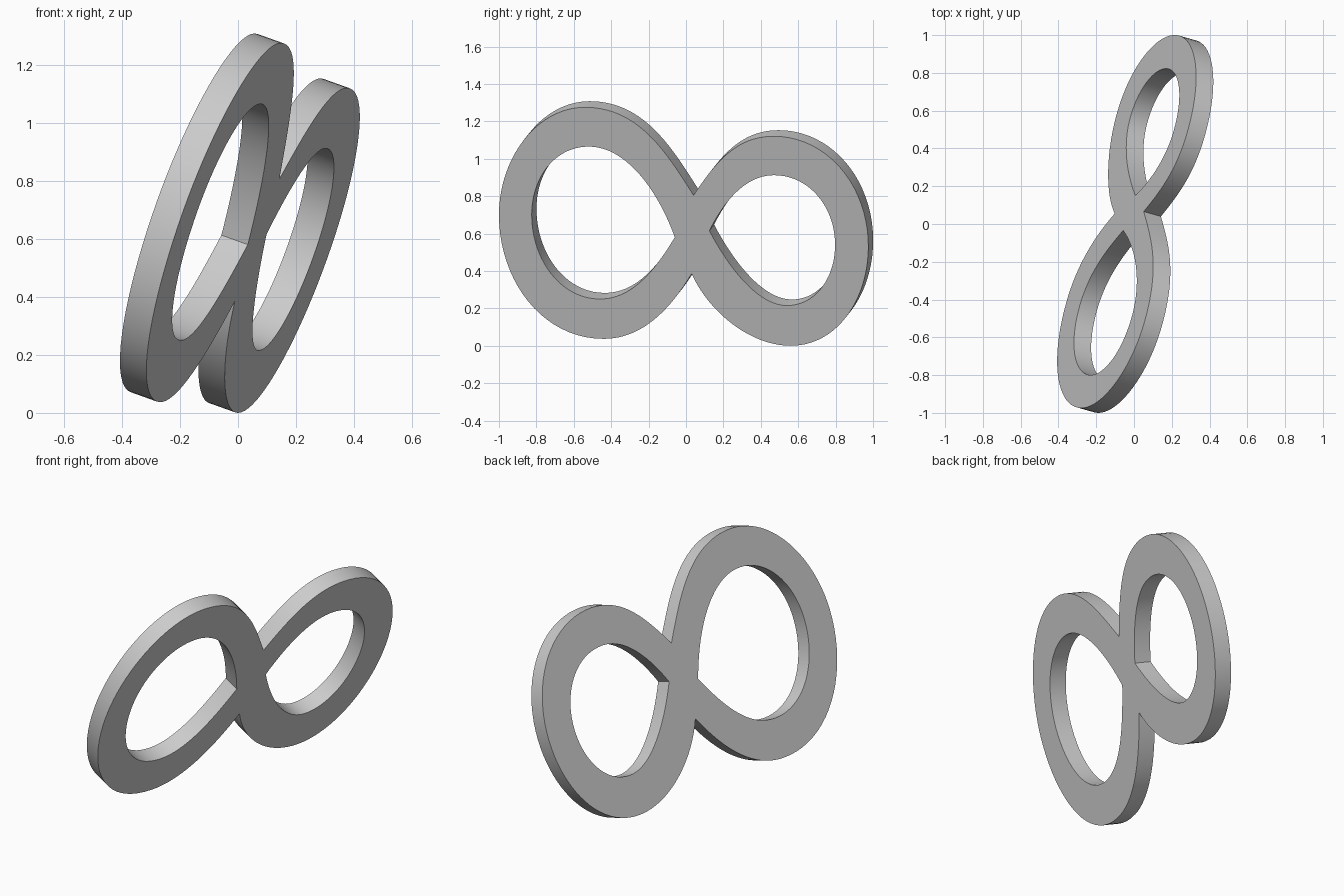
import bpy, bmesh
from mathutils import Matrix, Vector

if "Cube" in bpy.data.objects:
    bpy.data.objects.remove(bpy.data.objects["Cube"])

# Each point: (position), handle-in offset, handle-out offset, in side-view (y, z)
OUTER = [
    ((0.04, 0.805), (-0.14, 0.22), (0.12, 0.18)),     # upper crotch
    ((0.47, 1.12), (-0.20, 0), (0.28, 0)),
    ((0.975, 0.53), (0, 0.33), (0, -0.28)),
    ((0.56, 0.0), (0.25, 0), (-0.22, 0)),
    ((0.03, 0.385), (0.09, -0.20), (-0.12, -0.20)),   # lower crotch
    ((-0.44, 0.037), (0.20, 0), (-0.33, 0)),
    ((-1.0, 0.70), (0, -0.35), (0, 0.30)),
    ((-0.54, 1.275), (-0.26, 0), (0.29, 0)),
]
LEFT_HOLE = [
    ((-0.06, 0.58), (-0.12, -0.20), (-0.09, 0.25)),
    ((-0.52, 1.065), (0.20, 0), (-0.18, 0)),
    ((-0.825, 0.70), (0, 0.20), (0, -0.24)),
    ((-0.46, 0.25), (-0.21, 0), (0.16, 0)),
]
RIGHT_HOLE = [
    ((0.125, 0.615), (0.11, -0.21), (0.08, 0.16)),
    ((0.47, 0.912), (-0.15, 0), (0.19, 0)),
    ((0.797, 0.54), (0, 0.20), (0, -0.18)),
    ((0.54, 0.215), (0.15, 0), (-0.15, 0)),
]
THICK = 0.1

curve = bpy.data.curves.new("loop_profile", 'CURVE')
curve.dimensions = '2D'
curve.fill_mode = 'BOTH'
curve.extrude = THICK / 2
curve.resolution_u = 20


def add_loop(points):
    spline = curve.splines.new('BEZIER')
    spline.bezier_points.add(len(points) - 1)
    spline.use_cyclic_u = True
    for bp, (p, h_in, h_out) in zip(spline.bezier_points, points):
        bp.handle_left_type = bp.handle_right_type = 'FREE'
        co = Vector((*p, 0))
        bp.co = co
        bp.handle_left = co + Vector((*h_in, 0))
        bp.handle_right = co + Vector((*h_out, 0))


for loop in (OUTER, LEFT_HOLE, RIGHT_HOLE):
    add_loop(loop)

# Turn the profile into a mesh
helper = bpy.data.objects.new("profile_helper", curve)
bpy.context.collection.objects.link(helper)
dg = bpy.context.evaluated_depsgraph_get()
mesh = bpy.data.meshes.new_from_object(helper.evaluated_get(dg))
bpy.data.objects.remove(helper)

# Lay the profile onto the tilted plane x = a*y + b*z + c
a, b, c = 0.281, 0.358, -0.157
n = Vector((1, -a, -b)).normalized()
o = Vector((c, 0, 0)) - n * THICK / 2
mesh.transform(Matrix(((a, b, n.x, o.x),
                       (1, 0, n.y, o.y),
                       (0, 1, n.z, o.z),
                       (0, 0, 0, 1))))

bm = bmesh.new()
bm.from_mesh(mesh)
bmesh.ops.remove_doubles(bm, verts=bm.verts, dist=0.0005)
bmesh.ops.recalc_face_normals(bm, faces=bm.faces)
bm.to_mesh(mesh)
bm.free()

# Double loop plate
plate = bpy.data.objects.new("double_loop", mesh)
bpy.context.collection.objects.link(plate)
bpy.context.view_layer.objects.active = plate
plate.select_set(True)
bpy.ops.object.shade_smooth_by_angle(angle=0.6)
